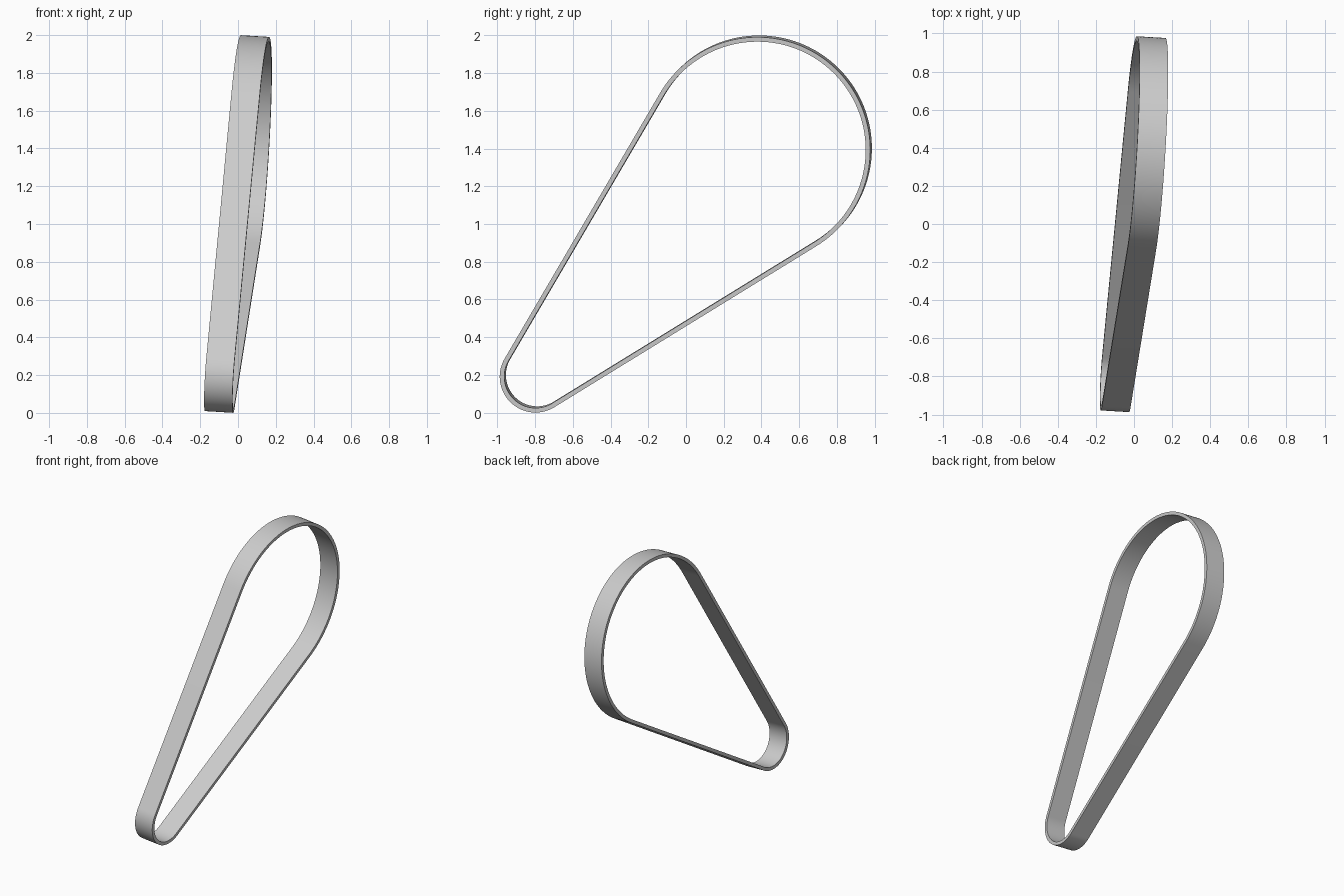
import bpy
import bmesh
from math import acos, atan2, cos, hypot, pi, radians, sin
from mathutils import Vector

cube = bpy.data.objects.get("Cube")
if cube:
    bpy.data.objects.remove(cube, do_unlink=True)

# Belt dimensions: arc centres are (y, z), radii are to the outer surface
BIG, BIG_R = Vector((0.383, 1.397)), 0.598
SMALL, SMALL_R = Vector((-0.793, 0.195)), 0.19
THICKNESS = 0.024
WIDTH = 0.15
TILT = 0.06
MIDDLE = 0.88

# Grey belt material
grey = bpy.data.materials.new("belt_grey")
grey.use_nodes = True
colour = (0.6, 0.6, 0.6, 1)
grey.diffuse_color = colour
grey.node_tree.nodes["Principled BSDF"].inputs["Base Color"].default_value = colour

axle = Vector((1, -TILT, -TILT)).normalized()


def tilted(p, side):
    """Place a (y, z) point on the tilted belt plane, moved to one side."""
    return Vector((TILT * (p.x + p.y - MIDDLE), p.x, p.y)) + axle * side * WIDTH / 2


def arc(centre, radius, start, end, steps):
    """Pairs of outer and inner points along an arc."""
    pairs = []
    for i in range(steps + 1):
        a = start + (end - start) * i / steps
        n = Vector((cos(a), sin(a)))
        pairs.append((centre + n * radius, centre + n * (radius - THICKNESS)))
    return pairs


# Loop path: two arcs joined by their common tangents
line = BIG - SMALL
heading = atan2(line.y, line.x)
spread = acos(-(BIG_R - SMALL_R) / hypot(*line))
path = arc(BIG, BIG_R, heading - spread, heading + spread, 80)
path += arc(SMALL, SMALL_R, heading + spread, heading + 2 * pi - spread, 48)

# Sweep the rectangular cross-section around the loop
bm = bmesh.new()
rings = []
for outer, inner in path:
    corners = [(outer, -1), (outer, 1), (inner, 1), (inner, -1)]
    rings.append([bm.verts.new(tilted(p, s)) for p, s in corners])
for i, ring in enumerate(rings):
    following = rings[(i + 1) % len(rings)]
    for j in range(4):
        k = (j + 1) % 4
        bm.faces.new((ring[j], ring[k], following[k], following[j]))
bmesh.ops.recalc_face_normals(bm, faces=bm.faces)

mesh = bpy.data.meshes.new("drive_belt")
bm.to_mesh(mesh)
bm.free()
mesh.materials.append(grey)
belt = bpy.data.objects.new("drive_belt", mesh)
bpy.context.collection.objects.link(belt)

# Smooth bands with sharp rims
bpy.ops.object.select_all(action="DESELECT")
belt.select_set(True)
bpy.context.view_layer.objects.active = belt
bpy.ops.object.shade_smooth_by_angle(angle=radians(30))
